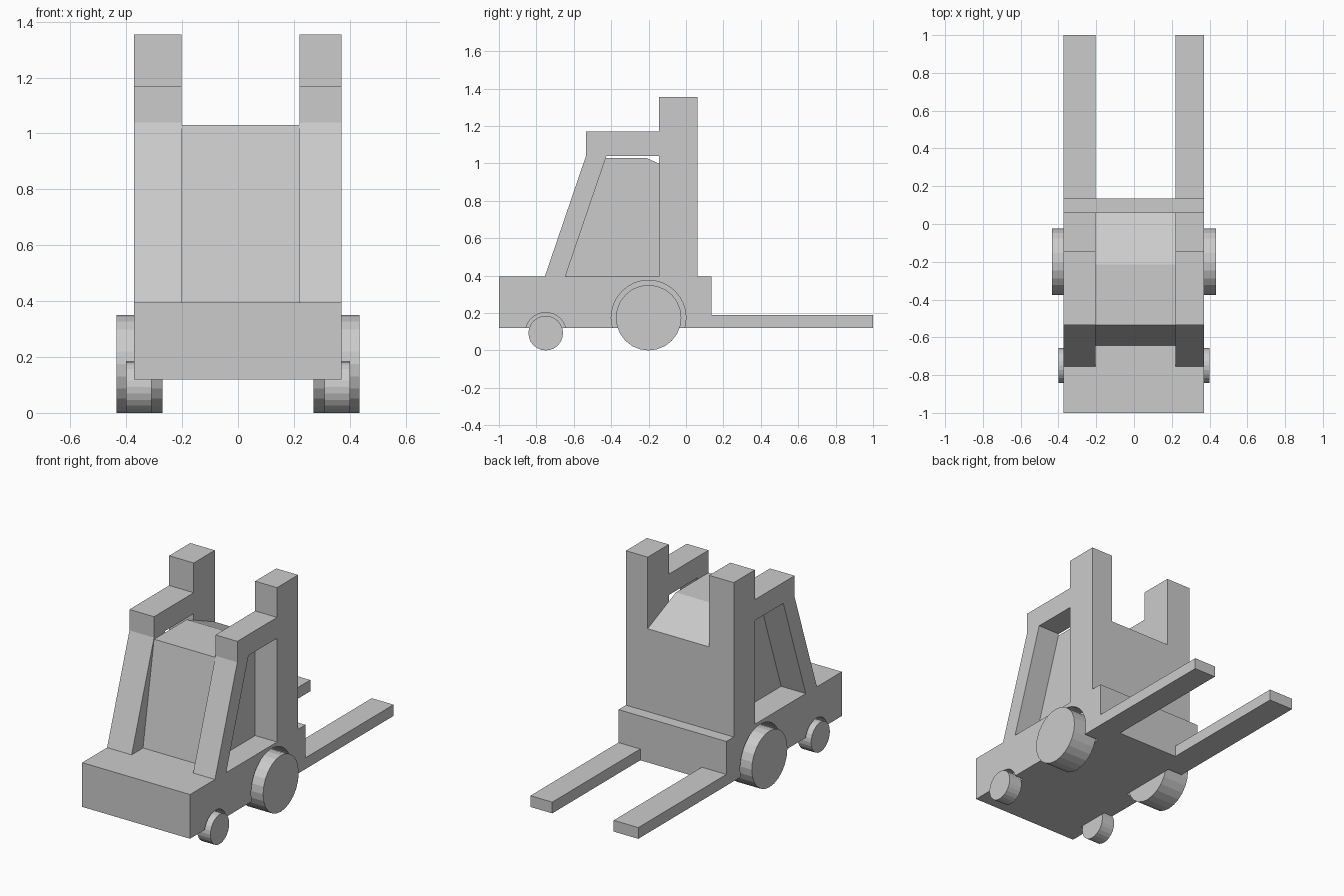
import bpy, bmesh
from math import cos, sin, tau

if "Cube" in bpy.data.objects:
    bpy.data.objects.remove(bpy.data.objects["Cube"])


def extrude(name, pts, x0, x1):
    """Solid from a (y, z) side profile, extruded along x."""
    bm = bmesh.new()
    face = bm.faces.new([bm.verts.new((x0, y, z)) for y, z in pts])
    geom = bmesh.ops.extrude_face_region(bm, geom=[face])["geom"]
    verts = [v for v in geom if isinstance(v, bmesh.types.BMVert)]
    bmesh.ops.translate(bm, verts=verts, vec=(x1 - x0, 0, 0))
    bmesh.ops.recalc_face_normals(bm, faces=bm.faces)
    mesh = bpy.data.meshes.new(name)
    bm.to_mesh(mesh)
    bm.free()
    obj = bpy.data.objects.new(name, mesh)
    bpy.context.collection.objects.link(obj)
    return obj


def rect(y0, y1, z0, z1):
    return [(y0, z0), (y1, z0), (y1, z1), (y0, z1)]


def circle(y, z, r, n=24):
    return [(y + r * cos(tau * i / n), z + r * sin(tau * i / n)) for i in range(n)]


# Chassis block
chassis = extrude("chassis", rect(-1.0, 0.135, 0.12, 0.395), -0.372, 0.37)

# Wheels and the arches cut around them: y, radius, arch radius, inner x, outer x
wheels = {"drive_wheel": (-0.2, 0.175, 0.2, 0.27, 0.435),
          "steer_wheel": (-0.75, 0.0925, 0.11, 0.31, 0.4)}
for name, (y, r, arch, x_in, x_out) in wheels.items():
    for side, s in (("left", -1), ("right", 1)):
        extrude(f"{name}_{side}", circle(y, r, r), s * x_in, s * x_out)
        cutter = extrude("arch_cutter", circle(y, r, arch, 32), s * x_in, s * 0.5)
        cutter.hide_render = True
        mod = chassis.modifiers.new("arch", "BOOLEAN")
        mod.operation = "DIFFERENCE"
        mod.solver = "EXACT"
        mod.object = cutter
        bpy.context.view_layer.objects.active = chassis
        bpy.ops.object.modifier_apply(modifier=mod.name)
        bpy.data.objects.remove(cutter)

# Side frames (slanted post, roof rail and mast in one profile) and forks
frame = [(-0.755, 0.395), (-0.535, 1.04), (-0.535, 1.17), (-0.145, 1.17),
         (-0.145, 1.355), (0.062, 1.355), (0.062, 0.395), (-0.145, 0.395),
         (-0.145, 1.04), (-0.425, 1.04), (-0.645, 0.395)]
for side, x0, x1 in (("left", -0.372, -0.203), ("right", 0.22, 0.37)):
    extrude(f"side_frame_{side}", frame, x0, x1)
    extrude(f"fork_{side}", rect(0.135, 1.0, 0.12, 0.19), x0, x1)

# Cabin core between the frames
extrude("cabin", [(-0.643, 0.395), (-0.535, 1.03), (-0.215, 1.03),
                  (0.062, 0.91), (0.062, 0.395)], -0.203, 0.22)
